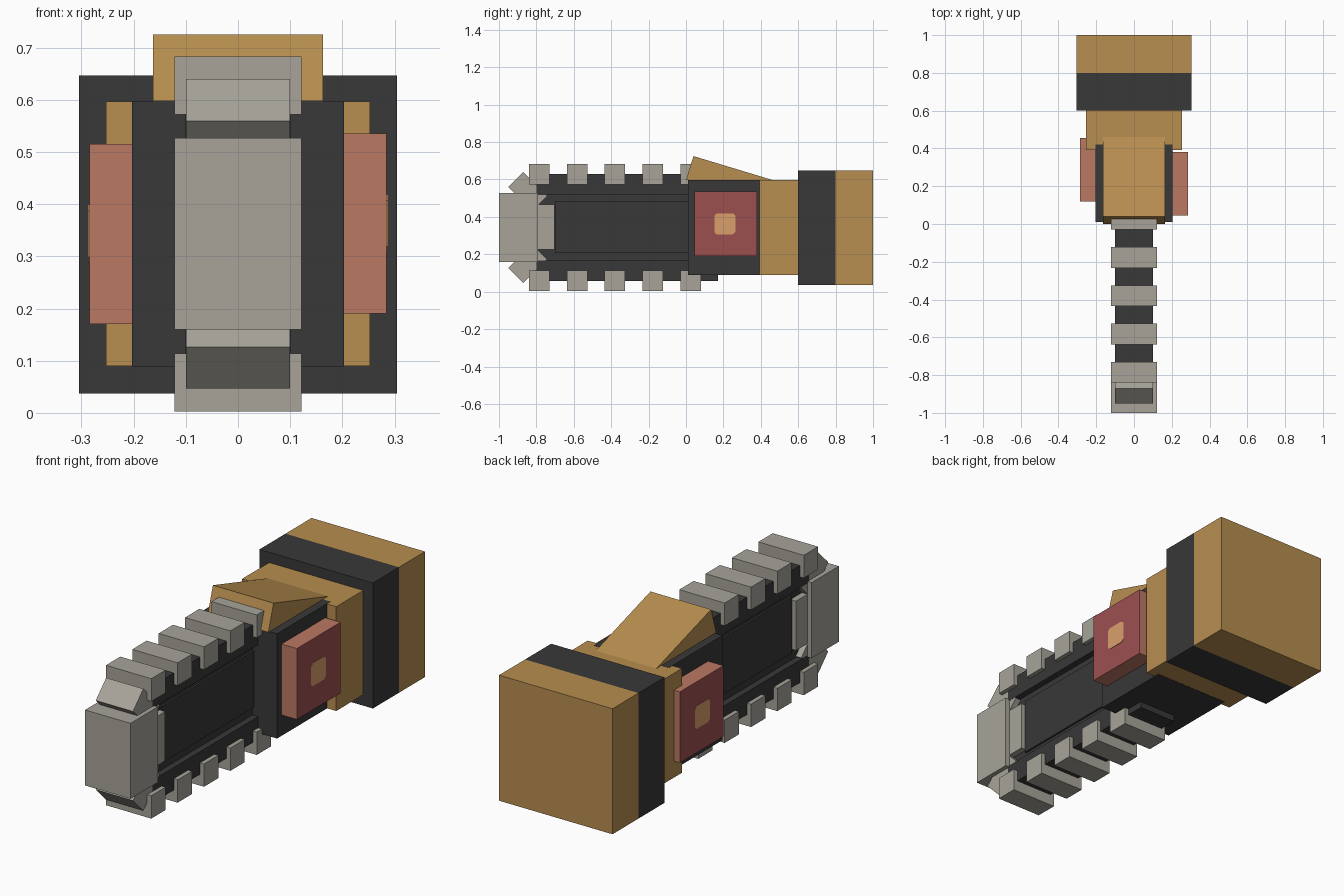
import bpy, bmesh, math
from mathutils import Matrix

if "Cube" in bpy.data.objects:
    bpy.data.objects.remove(bpy.data.objects["Cube"])


def material(name, rgb):
    m = bpy.data.materials.new(name)
    lin = [((c / 255 + 0.055) / 1.055) ** 2.4 for c in rgb]
    m.diffuse_color = (*lin, 1)
    m.use_nodes = True
    m.node_tree.nodes["Principled BSDF"].inputs["Base Color"].default_value = m.diffuse_color
    return m


TAN = material("tan", (184, 142, 80))
DARK = material("charcoal", (56, 56, 56))
GREY = material("warm grey", (168, 164, 154))
CLAY = material("clay red", (187, 121, 99))
RED = material("deep red", (156, 79, 79))
PEACH = material("peach", (218, 160, 108))


def finish(name, bm, *mats):
    bmesh.ops.recalc_face_normals(bm, faces=bm.faces)
    mesh = bpy.data.meshes.new(name)
    bm.to_mesh(mesh)
    bm.free()
    for m in mats:
        mesh.materials.append(m)
    ob = bpy.data.objects.new(name, mesh)
    bpy.context.collection.objects.link(ob)
    return ob


def box(name, x, y, z, mat, tilt=0):
    """Box from (min, max) ranges, optionally tilted about its own x axis."""
    bm = bmesh.new()
    size = [r[1] - r[0] for r in (x, y, z)]
    mid = [(r[0] + r[1]) / 2 for r in (x, y, z)]
    mtx = Matrix.Translation(mid) @ Matrix.Rotation(tilt, 4, 'X') @ Matrix.Diagonal((*size, 1))
    bmesh.ops.create_cube(bm, size=1, matrix=mtx)
    return finish(name, bm, mat)


def prism(name, profile, x0, x1, mat):
    """Extrude a (y, z) outline from x0 to x1."""
    bm = bmesh.new()
    face = bm.faces.new([bm.verts.new((x0, y, z)) for y, z in profile])
    new = bmesh.ops.extrude_face_region(bm, geom=[face])["geom"]
    bmesh.ops.translate(bm, vec=(x1 - x0, 0, 0),
                        verts=[v for v in new if isinstance(v, bmesh.types.BMVert)])
    return finish(name, bm, mat)


def sym(w):
    return (-w, w)


MID = 0.343  # height of the horizontal centre line

# Rear arm block and neck
box("rear_block", sym(0.305), (0.8, 1.0), (0.037, 0.647), TAN)
box("rear_band", sym(0.305), (0.6, 0.8), (0.037, 0.647), DARK)
box("neck", sym(0.253), (0.393, 0.6), (0.09, 0.597), TAN)

# Motor housing and sloped cover
box("housing", sym(0.203), (0.01, 0.42), (0.089, 0.598), DARK)
prism("top_cover", [(0, 0.598), (0.04, 0.725), (0.46, 0.598)], -0.163, 0.163, TAN)

# Side pads: outer face in deep red, with a small clipped square badge
for side, label, y0, z0 in ((1, "right", 0.045, 0.19), (-1, "left", 0.12, 0.17)):
    xs = sorted((side * 0.19, side * 0.285))
    pad = box(label + "_pad", xs, (y0, y0 + 0.335), (z0, z0 + 0.345), CLAY)
    pad.data.materials.append(RED)
    for p in pad.data.polygons:
        if p.normal.x * side > 0.9:
            p.material_index = 1
    cy, cz, h, c = y0 + 0.163, z0 + 0.173, 0.056, 0.012
    outline = []
    for sy, sz in ((1, 1), (-1, 1), (-1, -1), (1, -1)):
        pts = [(cy + sy * h, cz + sz * (h - c)), (cy + sy * (h - c), cz + sz * h)]
        outline += pts if sy * sz > 0 else pts[::-1]
    prism(label + "_pad_badge", outline, side * 0.284, side * 0.287, PEACH)

# Blade core and raised panel
box("blade_core", sym(0.07), (-0.8, 0.1), (0.15, 0.53), DARK)
box("blade_panel", sym(0.08), (-0.7, 0.1), (0.208, 0.483), DARK)

# Chain rails, corner teeth and chain teeth, mirrored above and below
for s, label in ((1, "upper"), (-1, "lower")):
    def zr(a, b):
        return sorted((MID + s * a, MID + s * b))
    box(label + "_rail", sym(0.101), (-0.8, 0.17), zr(0.175, 0.285), DARK)
    yc = -0.846
    box(label + "_corner_tooth", sym(0.1), (yc - 0.09, yc + 0.09),
        zr(0.193 - 0.0565, 0.193 + 0.0565), GREY, -s * math.pi / 4)
    for i in range(5):
        y = -0.785 + i * 0.2025
        box(f"{label}_tooth_{i + 1}", sym(0.122), (y - 0.055, y + 0.055),
            zr(0.229, 0.34), GREY)

# Front tooth and its inner link
box("front_tooth", sym(0.122), (-1.0, -0.79), (0.16, 0.527), GREY)
box("front_link", sym(0.1), (-0.8, -0.702), (0.225, 0.465), GREY)
